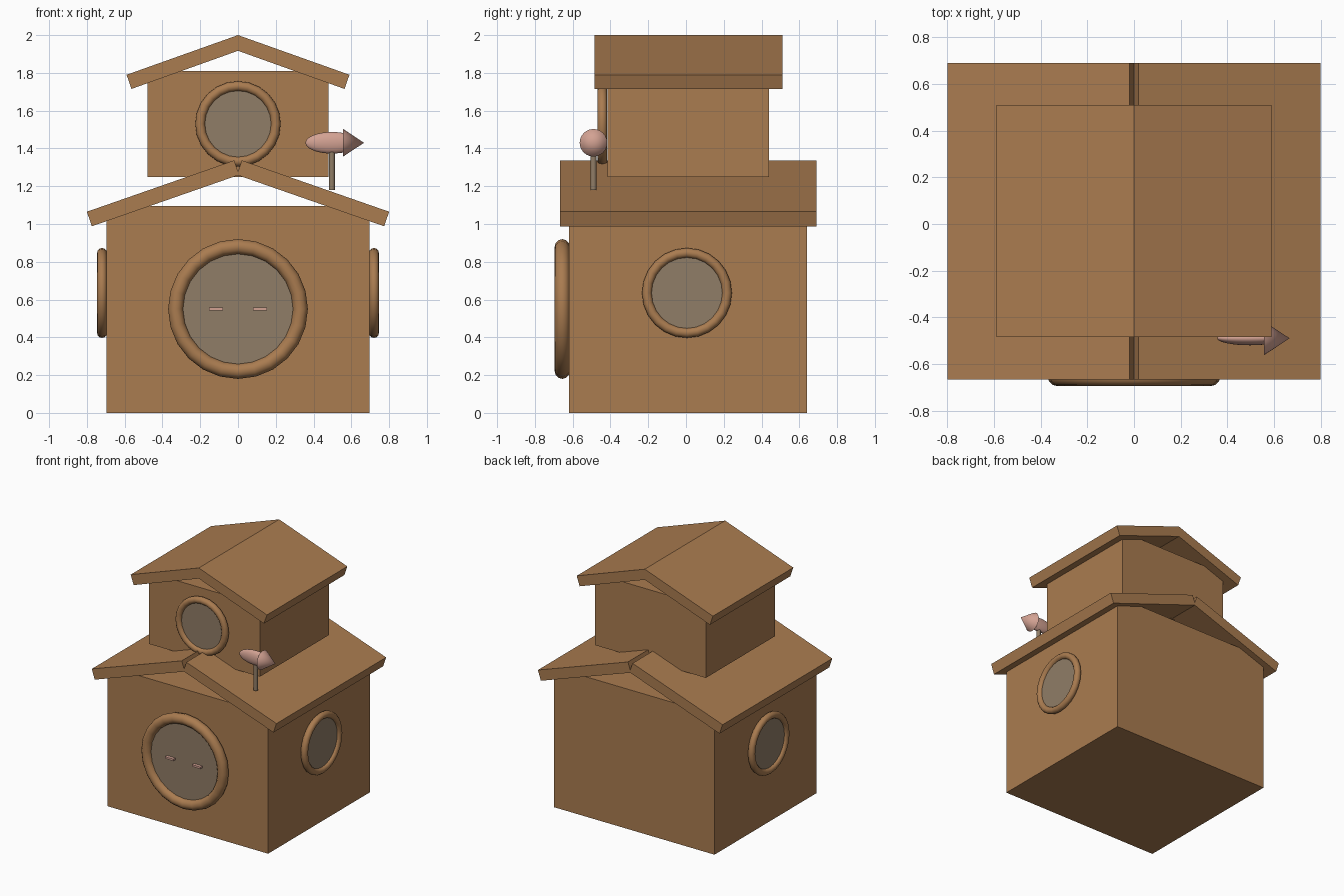
import bpy, bmesh, math
from mathutils import Matrix

cube = bpy.data.objects.get("Cube")
if cube:
    bpy.data.objects.remove(cube, do_unlink=True)


def make_material(name, rgb):
    mat = bpy.data.materials.new(name)
    mat.use_nodes = True
    mat.diffuse_color = (*rgb, 1)
    mat.node_tree.nodes["Principled BSDF"].inputs["Base Color"].default_value = (*rgb, 1)
    return mat


wood = make_material("warm wood", (0.40, 0.20, 0.08))
glass = make_material("smoky glass", (0.28, 0.205, 0.135))
pink = make_material("dusty pink", (0.65, 0.36, 0.29))


def finish(name, mat, smooth=False):
    ob = bpy.context.object
    ob.name = name
    ob.data.materials.append(mat)
    if smooth:
        bpy.ops.object.shade_smooth_by_angle(angle=math.radians(40))
    return ob


def box(name, lo, hi, mat):
    centre = [(a + b) / 2 for a, b in zip(lo, hi)]
    bpy.ops.mesh.primitive_cube_add(size=1, location=centre)
    ob = finish(name, mat)
    ob.data.transform(Matrix.Diagonal([b - a for a, b in zip(lo, hi)] + [1]))
    return ob


def extrude_profile(name, points, y0, y1, mat):
    """Extrude an x-z outline from y0 to y1."""
    bm = bmesh.new()
    face = bm.faces.new([bm.verts.new((x, y0, z)) for x, z in points])
    result = bmesh.ops.extrude_face_region(bm, geom=[face])
    moved = [g for g in result["geom"] if isinstance(g, bmesh.types.BMVert)]
    bmesh.ops.translate(bm, verts=moved, vec=(0, y1 - y0, 0))
    bmesh.ops.recalc_face_normals(bm, faces=bm.faces)
    mesh = bpy.data.meshes.new(name)
    bm.to_mesh(mesh)
    bm.free()
    ob = bpy.data.objects.new(name, mesh)
    bpy.context.collection.objects.link(ob)
    mesh.materials.append(mat)


def round_window(name, centre, rotation, major, minor):
    """Ring frame with a pane filling its middle plane."""
    bpy.ops.mesh.primitive_torus_add(location=centre, rotation=rotation,
                                     major_radius=major, minor_radius=minor,
                                     major_segments=24, minor_segments=12)
    finish(name + "_frame", wood, True)
    bpy.ops.mesh.primitive_cylinder_add(vertices=24, radius=major, depth=0.01,
                                        location=centre, rotation=rotation)
    finish(name + "_pane", glass)


quarter = math.pi / 2

# Storeys
box("lower_storey", (-0.695, -0.62, 0), (0.695, 0.64, 1.095), wood)
box("upper_storey", (-0.48, -0.415, 1.25), (0.48, 0.44, 1.81), wood)

# Lower roof: two slabs that leave a notch along the ridge
slab = [(0.02, 1.337), (0.80, 1.065), (0.774, 0.988), (-0.006, 1.26)]
for side, sign in (("left", 1), ("right", -1)):
    extrude_profile("lower_roof_" + side, [(sign * x, z) for x, z in slab],
                    -0.667, 0.69, wood)

# Upper roof: one mitred gable
half = [(0.59, 1.79), (0.564, 1.715)]
gable = ([(0, 2.0)] + half + [(0, 1.917)]
         + [(-x, z) for x, z in reversed(half)])
extrude_profile("upper_roof", gable, -0.485, 0.51, wood)

# Round door and windows
round_window("door", (0, -0.655, 0.55), (quarter, 0, 0), 0.33, 0.04)
round_window("upper_window", (0, -0.443, 1.53), (quarter, 0, 0), 0.2, 0.026)
for side, sign in (("left", 1), ("right", -1)):
    round_window("side_window_" + side, (sign * 0.72, 0.005, 0.635),
                 (0, quarter, 0), 0.212, 0.026)
    x = sign * 0.117
    box("door_handle_" + side, (x - 0.037, -0.685, 0.543),
        (x + 0.037, -0.655, 0.558), pink)

# Arrow sign on a post
bpy.ops.mesh.primitive_cylinder_add(vertices=12, radius=0.016, depth=0.23,
                                    location=(0.497, -0.49, 1.295))
finish("sign_post", glass, True)
bpy.ops.mesh.primitive_uv_sphere_add(segments=24, ring_count=16, radius=1,
                                     location=(0.497, -0.49, 1.43),
                                     rotation=(0, quarter, 0))
sign_body = finish("sign_body", pink, True)
sign_body.scale = (0.057, 0.03, 0.14)
bpy.ops.mesh.primitive_cone_add(vertices=24, radius1=0.073, depth=0.11,
                                location=(0.612, -0.49, 1.43),
                                rotation=(0, quarter, 0))
finish("sign_arrowhead", pink, True)
